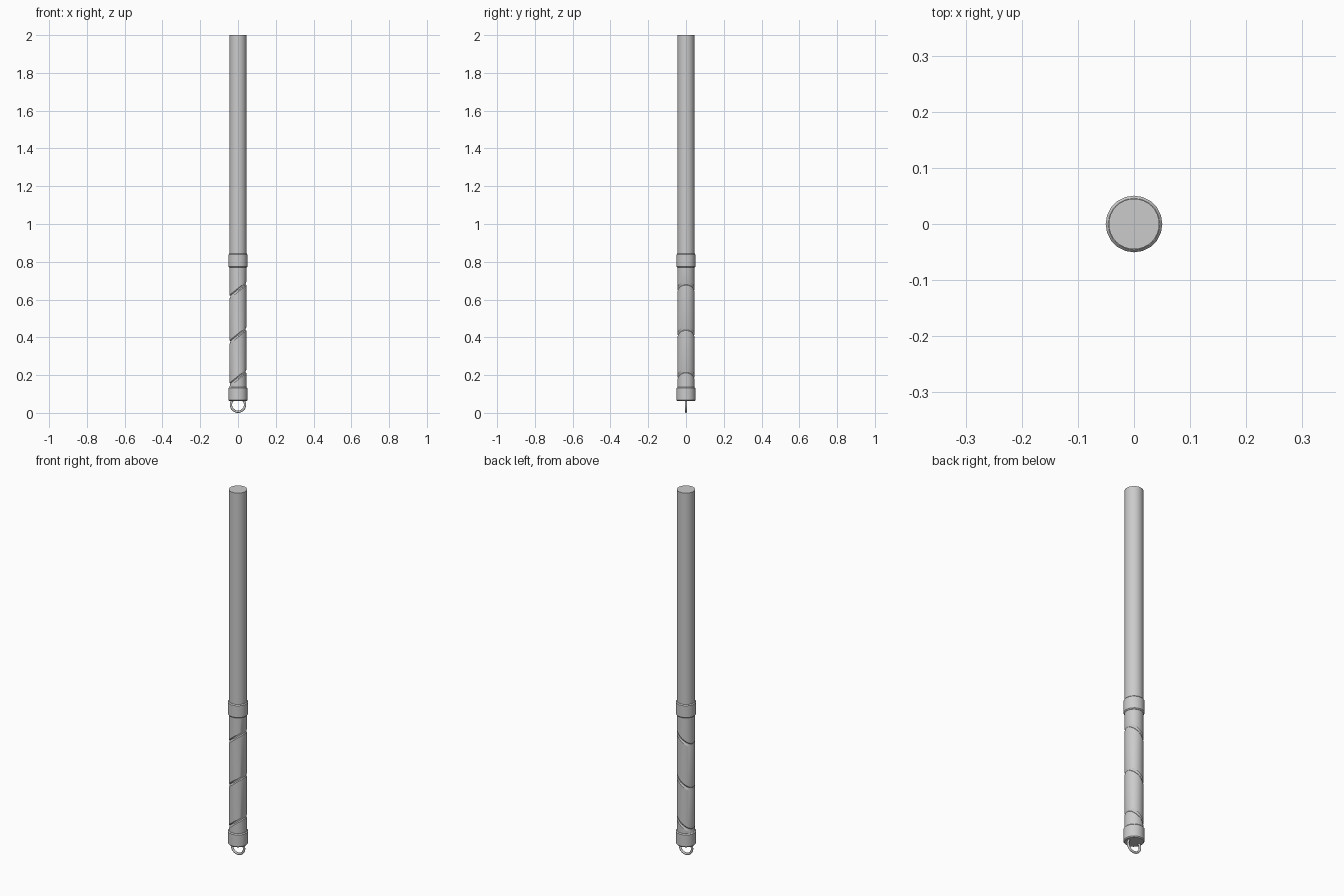
import bpy, bmesh, math

if "Cube" in bpy.data.objects:
    bpy.data.objects.remove(bpy.data.objects["Cube"])

def lathe(name, rings, sides, angle=35):
    """Stack of (radius, z, slope along x) rings, capped at both ends."""
    bm = bmesh.new()
    loops = []
    for r, z, slope in rings:
        loop = []
        for i in range(sides):
            a = 2 * math.pi * i / sides
            x, y = r * math.cos(a), r * math.sin(a)
            loop.append(bm.verts.new((x, y, z + slope * x)))
        loops.append(loop)
    for lo, hi in zip(loops, loops[1:]):
        for i in range(sides):
            j = (i + 1) % sides
            bm.faces.new((lo[i], lo[j], hi[j], hi[i]))
    bm.faces.new(loops[0][::-1])
    bm.faces.new(loops[-1])
    mesh = bpy.data.meshes.new(name)
    bm.to_mesh(mesh)
    bm.free()
    ob = bpy.data.objects.new(name, mesh)
    bpy.context.collection.objects.link(ob)
    smooth(ob, angle)
    return ob

def smooth(ob, angle):
    bpy.ops.object.select_all(action='DESELECT')
    ob.select_set(True)
    bpy.context.view_layer.objects.active = ob
    bpy.ops.object.shade_smooth_by_angle(angle=math.radians(angle))

# long plain shaft
R = 0.045
lathe("shaft", [(R, 0.80, 0), (R, 2.0, 0)], 32)

# grip with three slanted grooves
rings = [(R, 0.10, 0)]
for z in (0.185, 0.41, 0.65):
    rings += [(R, z - 0.010, 0.8), (R - 0.004, z - 0.003, 0.8),
              (R - 0.004, z + 0.003, 0.8), (R, z + 0.010, 0.8)]
rings.append((R, 0.80, 0))
lathe("grip", rings, 32, 25)

# bevelled collars
for name, z0, z1 in (("lower_collar", 0.062, 0.136), ("upper_collar", 0.769, 0.843)):
    lathe(name, [(0.046, z0, 0), (0.0505, z0 + 0.005, 0),
                 (0.0505, z1 - 0.005, 0), (0.046, z1, 0)], 20, 30)

# lanyard ring hanging under the lower collar
bpy.ops.mesh.primitive_torus_add(major_radius=0.037, minor_radius=0.006,
                                 major_segments=32, minor_segments=10,
                                 location=(0, 0, 0.046), rotation=(math.pi / 2, 0, 0))
ring = bpy.context.object
ring.name = "lanyard_ring"
ring.location.z = 0.043
smooth(ring, 40)
